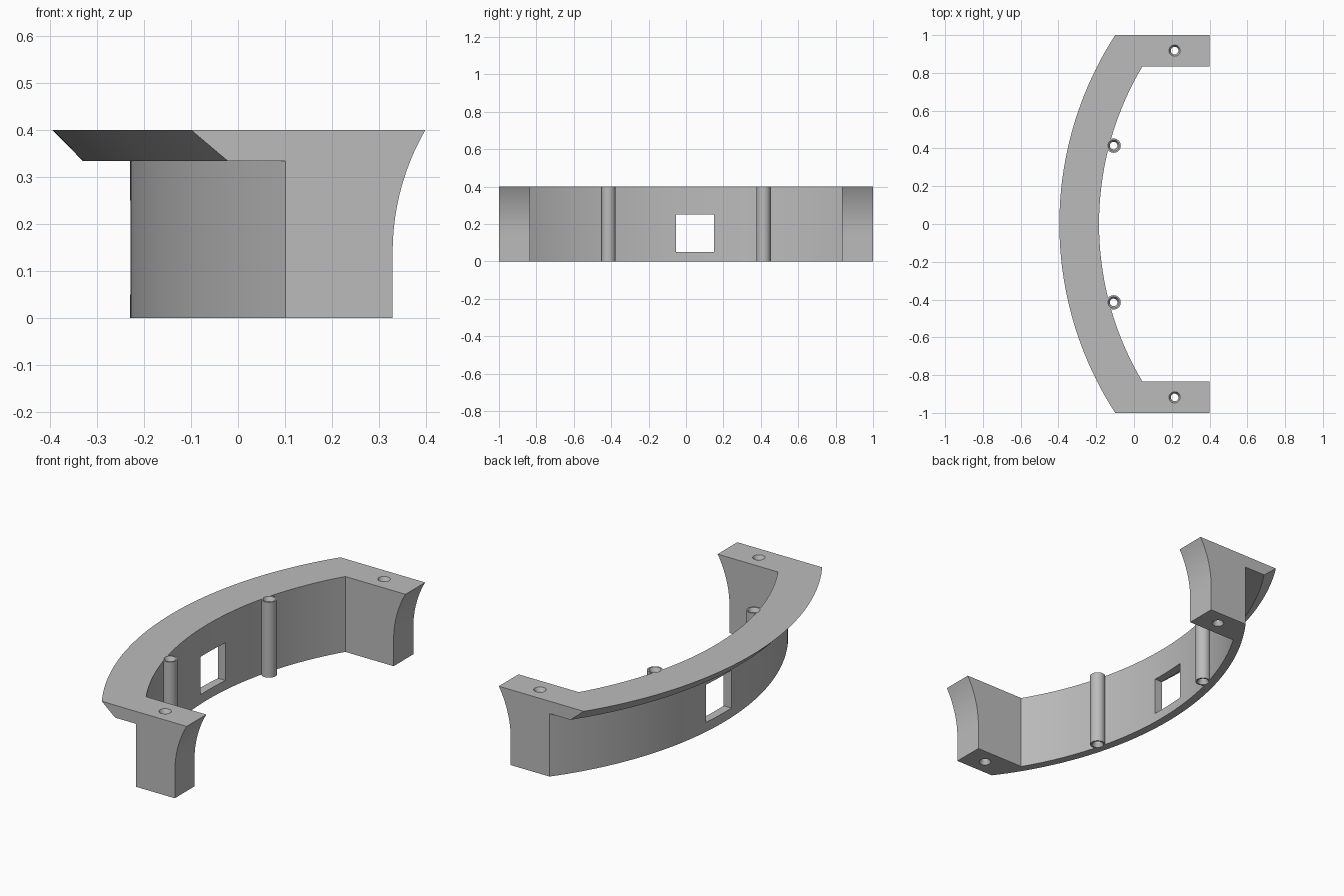
import bpy, bmesh, math

if "Cube" in bpy.data.objects:
    bpy.data.objects.remove(bpy.data.objects["Cube"])

CENTRE_X = 1.445            # shared centre of all the arcs
R_INNER, R_WALL, R_LIP, R_RIM = 1.63, 1.675, 1.775, 1.84
HEIGHT, LIP_Z, BEND_Z = 0.4, 0.334, 0.14
END_Y, BLOCK_Y = 1.0, 0.835
POST, SCREW = (-0.108, 0.415), (0.215, 0.918)
STEPS = 64

grey = bpy.data.materials.new("plain grey")
grey.use_nodes = True
colour = (0.5, 0.5, 0.5, 1)
grey.diffuse_color = colour
grey.node_tree.nodes["Principled BSDF"].inputs["Base Color"].default_value = colour


def make_object(name, bm):
    bmesh.ops.recalc_face_normals(bm, faces=bm.faces)
    mesh = bpy.data.meshes.new(name)
    bm.to_mesh(mesh)
    bm.free()
    mesh.materials.append(grey)
    obj = bpy.data.objects.new(name, mesh)
    bpy.context.collection.objects.link(obj)
    return obj


def loft(bm, loops):
    """Skin a stack of equal-length loops and cap both ends."""
    rings = [[bm.verts.new(p) for p in loop] for loop in loops]
    n = len(rings[0])
    for a, b in zip(rings, rings[1:]):
        for i in range(n):
            j = (i + 1) % n
            bm.faces.new((a[i], a[j], b[j], b[i]))
    bm.faces.new(rings[0][::-1])
    bm.faces.new(rings[-1])


def arc(radius, half, z):
    ys = [half * (2 * i / STEPS - 1) for i in range(STEPS + 1)]
    return [(CENTRE_X - math.sqrt(radius ** 2 - y * y), y, z) for y in ys]


def outline(z, outer):
    # end blocks flare outward along a circular curve above BEND_Z
    rise = max(0, z - BEND_Z)
    end_x = 0.329 + 0.52 - math.sqrt(0.52 ** 2 - rise ** 2)
    return (arc(outer, END_Y, z) + [(end_x, END_Y, z), (end_x, BLOCK_Y, z)]
            + arc(R_INNER, BLOCK_Y, z)[::-1]
            + [(end_x, -BLOCK_Y, z), (end_x, -END_Y, z)])


def turned(bm, x, y, profile, sides=32):
    circle = [2 * math.pi * i / sides for i in range(sides)]
    loft(bm, [[(x + r * math.cos(a), y + r * math.sin(a), z) for a in circle]
              for r, z in profile])


# curved wall, overhanging rim and flared end blocks in one body
bm = bmesh.new()
wall_z = [0] + [BEND_Z + (LIP_Z - BEND_Z) * i / 8 for i in range(9)]
rim_z = [LIP_Z + (HEIGHT - LIP_Z) * i / 4 for i in range(5)]
loops = [outline(z, R_WALL) for z in wall_z]
loops += [outline(z, R_LIP + (R_RIM - R_LIP) * i / 4) for i, z in enumerate(rim_z)]
loft(bm, loops)
bmesh.ops.remove_doubles(bm, verts=bm.verts, dist=0.0001)
body = make_object("curved_bracket_body", bm)

# screw posts against the inner wall
parts = [body]
for side, name in ((1, "rear_screw_post"), (-1, "front_screw_post")):
    bm = bmesh.new()
    turned(bm, POST[0], side * POST[1], [(0.038, 0), (0.038, HEIGHT)])
    parts.append(make_object(name, bm))

# cutter: window opening and countersunk through holes
bm = bmesh.new()
loft(bm, [[(-0.4, -0.053, z), (0, -0.053, z), (0, 0.15, z), (-0.4, 0.15, z)]
          for z in (0.05, 0.25)])
bore, wide, sink = 0.02, 0.04, 0.02
hole = [(wide, -sink), (bore, sink), (bore, HEIGHT - sink), (wide, HEIGHT + sink)]
for x, y in (POST, SCREW):
    for side in (1, -1):
        turned(bm, x, side * y, hole)
cutter = make_object("opening_cutter", bm)
cutter.hide_render = True

for part in parts:
    bpy.ops.object.select_all(action='DESELECT')
    part.select_set(True)
    bpy.context.view_layer.objects.active = part
    cut = part.modifiers.new("openings", 'BOOLEAN')
    cut.operation, cut.solver, cut.object = 'DIFFERENCE', 'EXACT', cutter
    bpy.ops.object.modifier_apply(modifier=cut.name)
    bpy.ops.object.shade_smooth_by_angle(angle=math.radians(25))

bpy.data.objects.remove(cutter)
